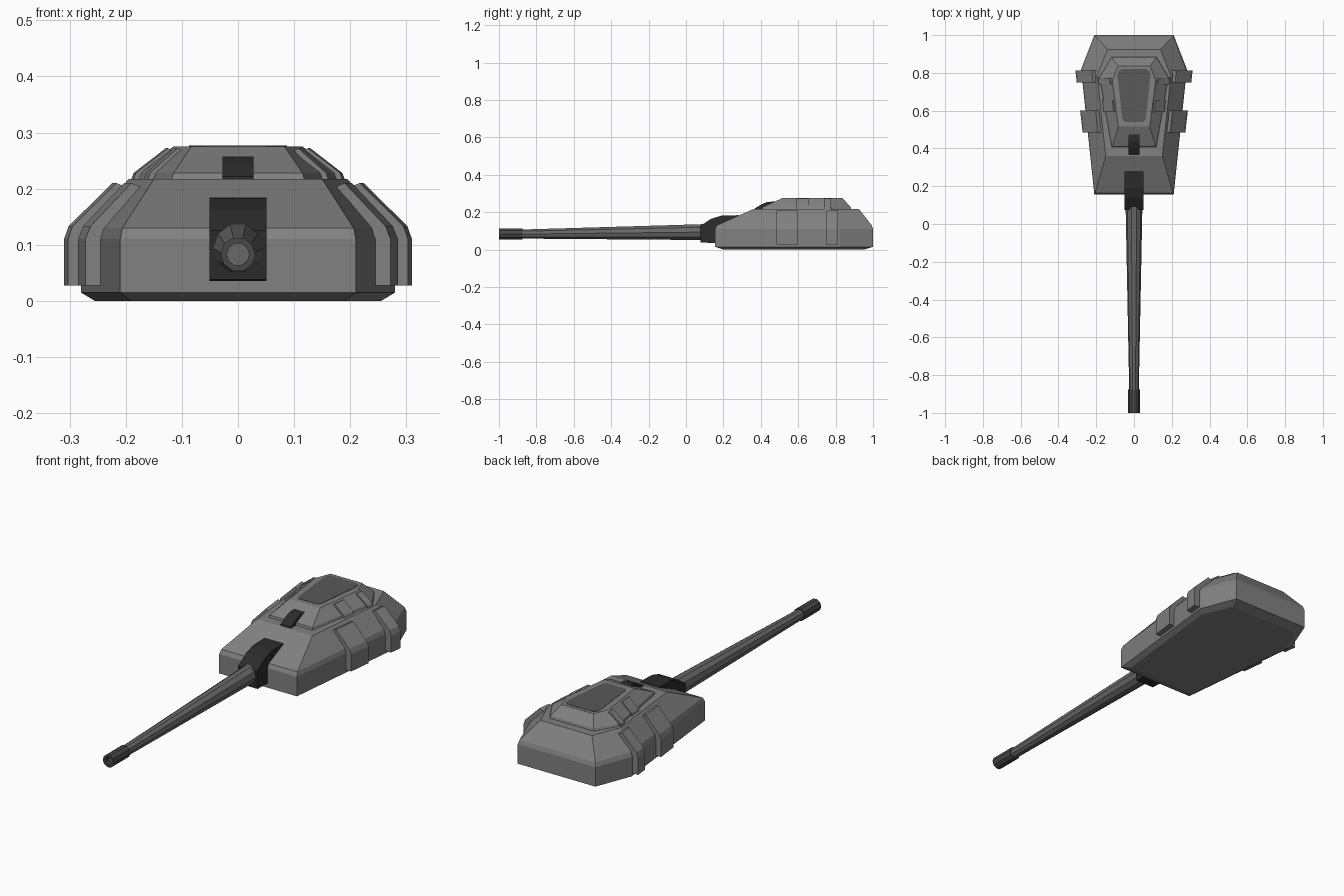
import bpy, bmesh, math
from mathutils import Vector

if "Cube" in bpy.data.objects:
    bpy.data.objects.remove(bpy.data.objects["Cube"])


def material(name, v):
    m = bpy.data.materials.new(name)
    m.diffuse_color = (v, v, v, 1)
    m.use_nodes = True
    m.node_tree.nodes["Principled BSDF"].inputs["Base Color"].default_value = m.diffuse_color
    return m


ARMOUR = material("armour grey", 0.22)
PANEL = material("panel grey", 0.10)
DARK = material("dark steel", 0.025)
BARREL = material("barrel grey", 0.14)
MUZZLE = material("muzzle grey", 0.065)


def add(name, rings, mat, close=False):
    """Skin a stack of equal-length rings; cap the ends or close into a loop."""
    bm = bmesh.new()
    vs = [[bm.verts.new(p) for p in r] for r in rings]
    pairs = list(zip(vs, vs[1:])) + ([(vs[-1], vs[0])] if close else [])
    for a, b in pairs:
        n = len(a)
        for i in range(n):
            j = (i + 1) % n
            bm.faces.new((a[i], a[j], b[j], b[i]))
    if not close:
        bm.faces.new(vs[0][::-1])
        bm.faces.new(vs[-1])
    bmesh.ops.recalc_face_normals(bm, faces=bm.faces)
    me = bpy.data.meshes.new(name)
    bm.to_mesh(me)
    bm.free()
    me.materials.append(mat)
    ob = bpy.data.objects.new(name, me)
    bpy.context.collection.objects.link(ob)
    return ob


def outline(half, z):
    """Mirror (x, y) half outline into a full ring at height z."""
    return [(x, y, z) for x, y in half] + [(-x, y, z) for x, y in reversed(half)]


# Turret body: six-sided outline in tiers
add("turret_body", [
    outline([(0.19, 0.20), (0.255, 0.80), (0.19, 0.95)], 0),
    outline([(0.21, 0.155), (0.28, 0.82), (0.21, 1.0)], 0.015),
    outline([(0.21, 0.155), (0.28, 0.82), (0.21, 1.0)], 0.11),
    outline([(0.206, 0.165), (0.272, 0.815), (0.205, 0.993)], 0.13),
    outline([(0.15, 0.36), (0.195, 0.785), (0.14, 0.925)], 0.217)], ARMOUR)

# Raised upper deck
add("upper_deck", [
    outline([(0.12, 0.405), (0.185, 0.78), (0.12, 0.885)], 0.21),
    outline([(0.115, 0.41), (0.178, 0.775), (0.117, 0.88)], 0.228),
    outline([(0.083, 0.515), (0.115, 0.76), (0.085, 0.837)], 0.275)], ARMOUR)

# Roof hatch plate with clipped corners
hatch = [(0.05, 0.54), (0.062, 0.556), (0.087, 0.785), (0.084, 0.808), (0.066, 0.82)]
add("roof_hatch", [outline(hatch, 0.272), outline(hatch, 0.2765)], PANEL)


def side_plate(name, y0, y1, profile, lean, inward, s):
    """Armour strip following the side: profile is (x, z) at y0, leaning out to y1."""
    rings = []
    for y, dx in ((y0, 0), (y1, lean)):
        outer = [(s * (x + dx), y, z) for x, z in profile]
        inner = [(s * (x + dx - inward), y, z - 0.02 * (i > 1))
                 for i, (x, z) in enumerate(profile)]
        rings.append(outer + inner[::-1])
    add(name, rings, ARMOUR)


# Side armour strips on body and upper deck
for s, tag in ((1, "right"), (-1, "left")):
    side_plate("front_skirt_" + tag, 0.485, 0.60,
               [(0.272, 0.027), (0.272, 0.11), (0.263, 0.133), (0.19, 0.21)], 0.013, 0.05, s)
    side_plate("rear_skirt_" + tag, 0.748, 0.812,
               [(0.303, 0.027), (0.303, 0.11), (0.295, 0.133), (0.217, 0.21)], 0.007, 0.05, s)
    side_plate("front_deck_strip_" + tag, 0.592, 0.655,
               [(0.161, 0.217), (0.157, 0.228), (0.108, 0.272)], 0.007, 0.04, s)
    side_plate("rear_deck_strip_" + tag, 0.738, 0.773,
               [(0.186, 0.217), (0.182, 0.228), (0.125, 0.272)], 0.004, 0.04, s)


def block(name, profile, w):
    """Extrude a (y, z) profile across x."""
    return add(name, [[(x, y, z) for y, z in profile] for x in (-w, w)], DARK)


# Gun mantlet and roof sight
block("gun_mantlet", [(0.078, 0.038), (0.074, 0.125), (0.135, 0.165), (0.19, 0.182),
                      (0.28, 0.184), (0.28, 0.13), (0.17, 0.035)], 0.051)
block("roof_sight", [(0.365, 0.21), (0.37, 0.222), (0.405, 0.243), (0.435, 0.255),
                     (0.475, 0.257), (0.475, 0.215)], 0.028)


def ring(y, z, r, n=10):
    return [(r * math.sin(2 * math.pi * (i + .5) / n), y,
             z + r * math.cos(2 * math.pi * (i + .5) / n)) for i in range(n)]


# Tapered barrel and hollow muzzle sleeve
add("gun_barrel", [ring(0.12, 0.094, 0.045), ring(-0.9, 0.083, 0.025),
                   ring(-0.97, 0.083, 0.021)], BARREL)
add("muzzle_sleeve", [ring(-0.875, 0.083, 0.02), ring(-0.875, 0.083, 0.031),
                      ring(-1.0, 0.083, 0.031), ring(-1.0, 0.083, 0.02)], MUZZLE, close=True)
